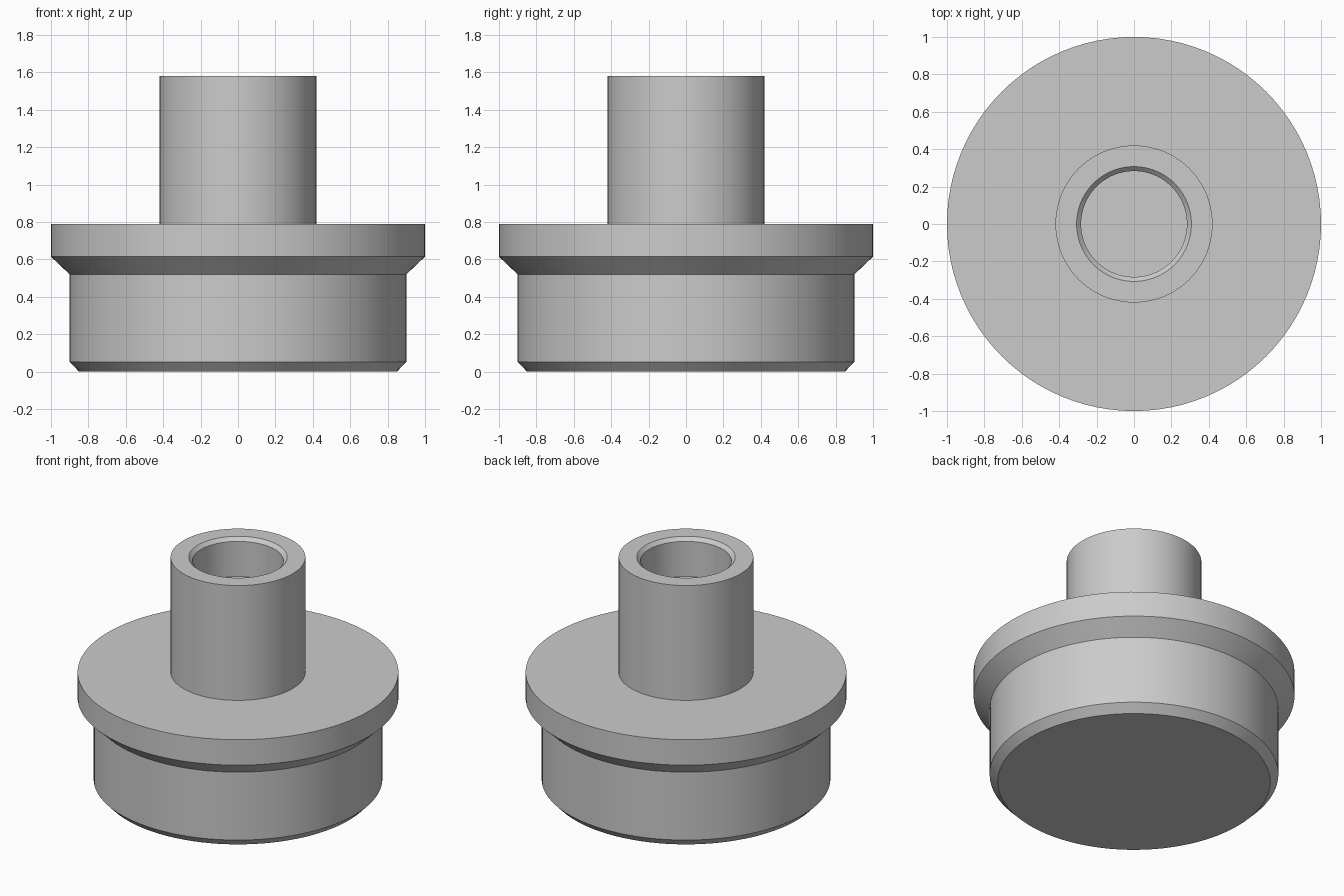
import bpy, bmesh, math

if "Cube" in bpy.data.objects:
    bpy.data.objects.remove(bpy.data.objects["Cube"])

SEGMENTS = 96

grey = bpy.data.materials.new("plain_grey")
grey.diffuse_color = (0.6, 0.6, 0.6, 1)
grey.use_nodes = True
grey.node_tree.nodes["Principled BSDF"].inputs["Base Color"].default_value = grey.diffuse_color

# Half profile (radius, height), from the underside up and into the blind bore
profile = [
    (0.85, 0.0), (0.90, 0.053),      # bottom chamfer
    (0.90, 0.52), (1.0, 0.615),      # body wall and flare under the flange
    (1.0, 0.79), (0.42, 0.79),       # flange rim and top face
    (0.42, 1.58), (0.307, 1.58),     # neck wall and lip
    (0.283, 1.556), (0.283, 1.314),  # bore chamfer and bore wall
]


def lathe(name, points, material):
    """Turn a profile about z and close both ends with flat caps."""
    bm = bmesh.new()
    rings = []
    for r, z in points:
        rings.append([bm.verts.new((r * math.cos(a), r * math.sin(a), z))
                      for a in (2 * math.pi * i / SEGMENTS for i in range(SEGMENTS))])
    for low, high in zip(rings, rings[1:]):
        for i in range(SEGMENTS):
            j = (i + 1) % SEGMENTS
            bm.faces.new((low[i], low[j], high[j], high[i]))
    bm.faces.new(rings[0][::-1])   # underside
    bm.faces.new(rings[-1])        # bore floor
    bmesh.ops.recalc_face_normals(bm, faces=bm.faces)
    mesh = bpy.data.meshes.new(name)
    bm.to_mesh(mesh)
    bm.free()
    mesh.materials.append(material)
    obj = bpy.data.objects.new(name, mesh)
    bpy.context.collection.objects.link(obj)
    return obj


plug = lathe("flanged_plug", profile, grey)

# Smooth walls, crisp edges
bpy.context.view_layer.objects.active = plug
plug.select_set(True)
bpy.ops.object.shade_smooth_by_angle(angle=math.radians(30))
